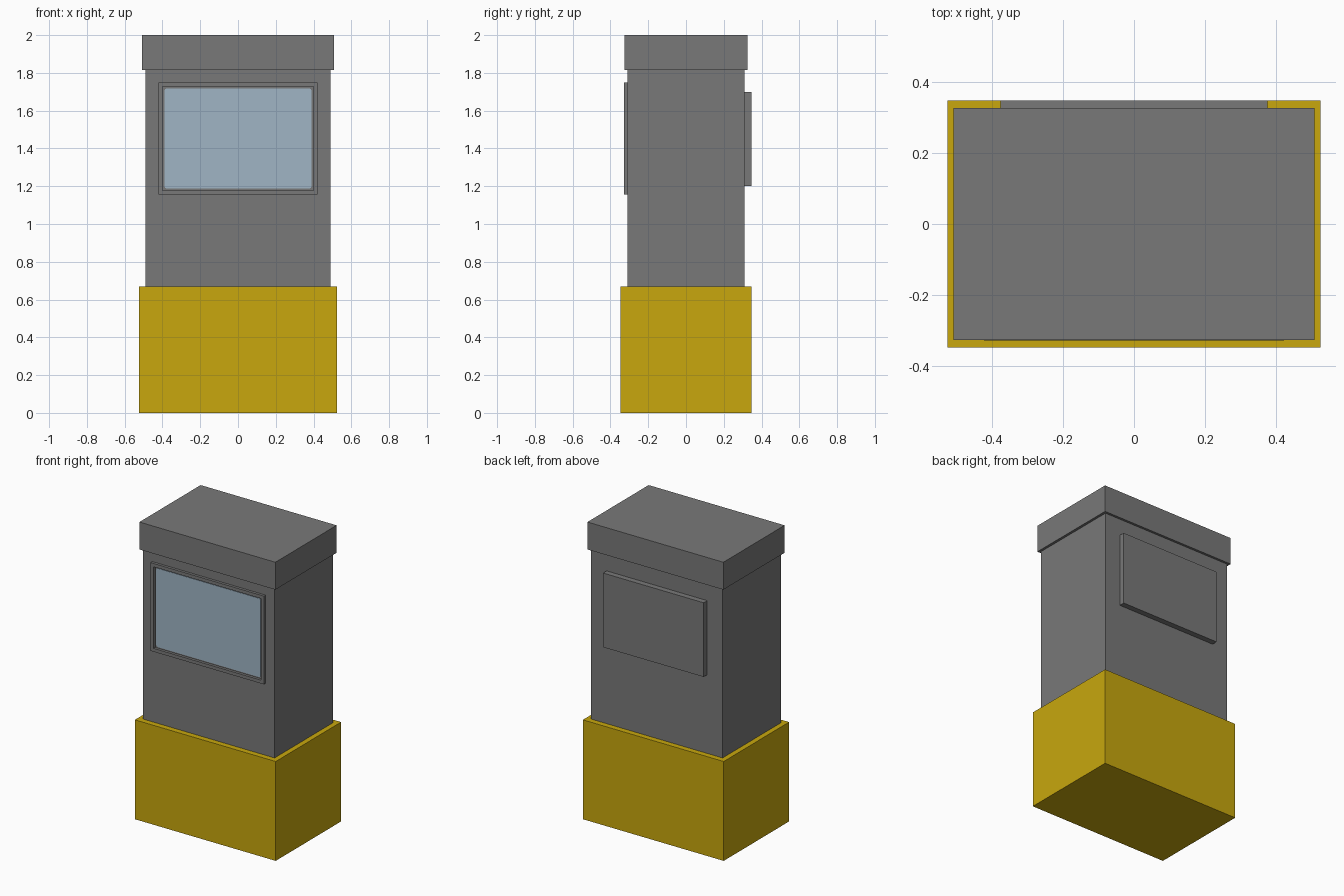
import bpy
import bmesh

cube = bpy.data.objects.get("Cube")
if cube:
    bpy.data.objects.remove(cube, do_unlink=True)


def material(name, rgb):
    mat = bpy.data.materials.new(name)
    mat.use_nodes = True
    mat.diffuse_color = (*rgb, 1)
    mat.node_tree.nodes["Principled BSDF"].inputs["Base Color"].default_value = (*rgb, 1)
    return mat


yellow = material("yellow", (0.58, 0.39, 0.004))
grey = material("grey", (0.19, 0.19, 0.19))
glass = material("pale blue glass", (0.35, 0.46, 0.56))


def add_object(name, bm, mat):
    mesh = bpy.data.meshes.new(name)
    bm.to_mesh(mesh)
    bm.free()
    mesh.materials.append(mat)
    obj = bpy.data.objects.new(name, mesh)
    bpy.context.collection.objects.link(obj)
    return obj


def box_mesh(half_x, y0, y1, z0, z1):
    bm = bmesh.new()
    bmesh.ops.create_cube(bm, size=1)
    bmesh.ops.scale(bm, vec=(2 * half_x, y1 - y0, z1 - z0), verts=bm.verts)
    bmesh.ops.translate(bm, vec=(0, (y0 + y1) / 2, (z0 + z1) / 2), verts=bm.verts)
    return bm


def box(name, mat, *size):
    return add_object(name, box_mesh(*size), mat)


# Main stacked volumes
box("base", yellow, 0.525, -0.348, 0.348, 0, 0.67)
box("cabinet", grey, 0.49, -0.31, 0.31, 0.67, 1.815)
box("roof_cap", grey, 0.507, -0.326, 0.326, 1.815, 2)

# Raised panel on the back
box("back_panel", grey, 0.375, 0.31, 0.348, 1.2, 1.7)

# Window frame: a slab with its front and back faces inset and bridged into an opening
bm = box_mesh(0.422, -0.328, -0.31, 1.155, 1.75)
ends = [f for f in bm.faces if abs(f.normal.y) > 0.9]
bmesh.ops.inset_individual(bm, faces=ends, thickness=0.032)
rims = [e for f in ends for e in f.edges]
bmesh.ops.delete(bm, geom=ends, context="FACES_ONLY")
bmesh.ops.bridge_loops(bm, edges=rims)
bmesh.ops.recalc_face_normals(bm, faces=bm.faces)
add_object("window_frame", bm, grey)

# Screen with rounded corners, set back inside the frame
bm = box_mesh(0.39, -0.315, -0.31, 1.187, 1.718)
corners = [e for e in bm.edges if abs(e.verts[0].co.y - e.verts[1].co.y) > 0.001]
bmesh.ops.bevel(bm, geom=corners, offset=0.015, segments=4, profile=0.5, affect="EDGES")
add_object("window_screen", bm, glass)
